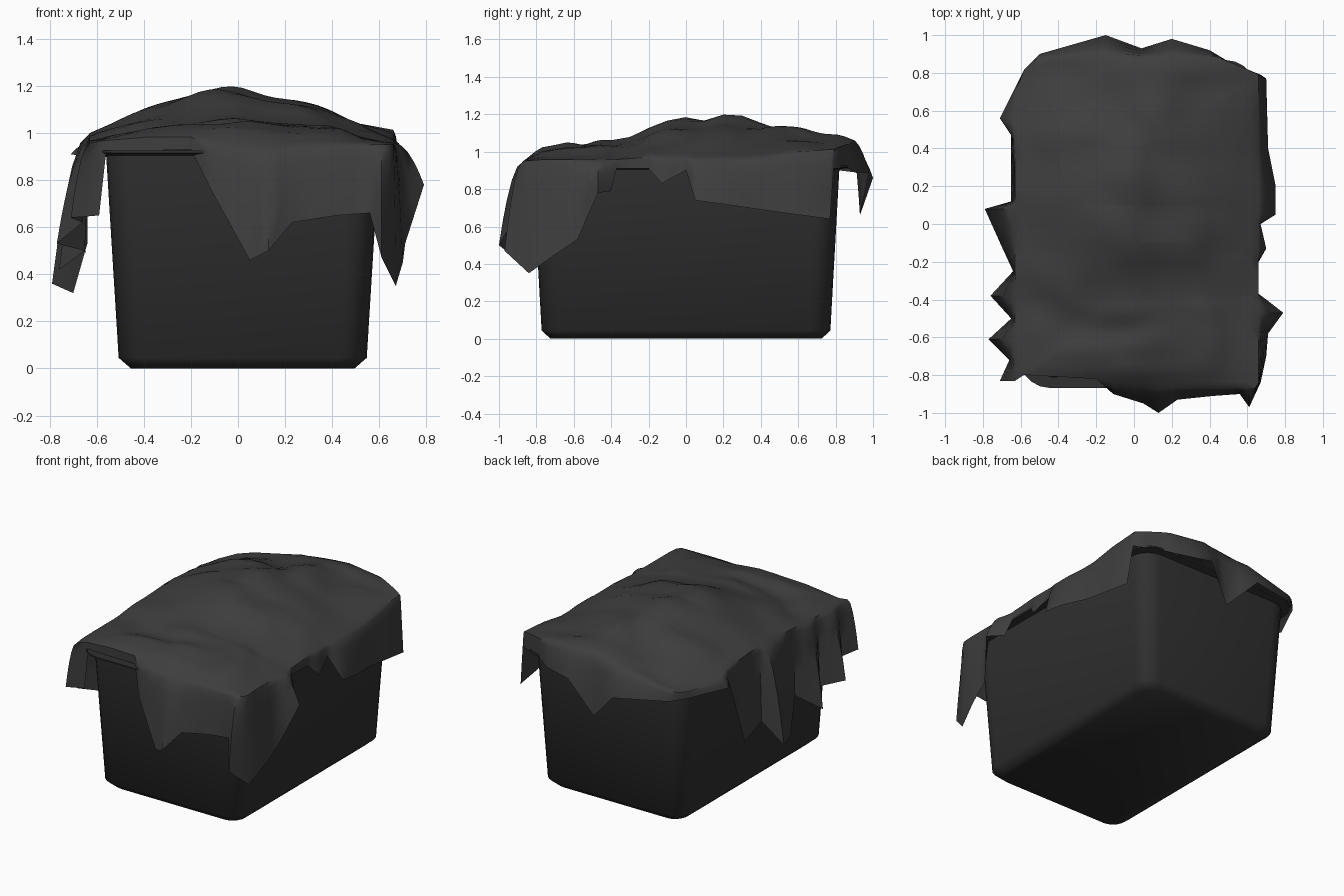
import bpy, bmesh, math
from mathutils import Vector, noise

if "Cube" in bpy.data.objects:
    bpy.data.objects.remove(bpy.data.objects["Cube"], do_unlink=True)


def make_material(name, grey):
    mat = bpy.data.materials.new(name)
    mat.use_nodes = True
    colour = (grey, grey, grey, 1)
    mat.diffuse_color = colour
    mat.node_tree.nodes["Principled BSDF"].inputs["Base Color"].default_value = colour
    return mat


def loft(name, rings, material, capped, angle):
    """Skin a list of equally long closed rings, optionally capping both ends."""
    bm = bmesh.new()
    loops = [[bm.verts.new(point) for point in ring] for ring in rings]
    for lower, upper in zip(loops, loops[1:]):
        count = len(lower)
        for i in range(count):
            j = (i + 1) % count
            bm.faces.new((lower[i], lower[j], upper[j], upper[i]))
    if capped:
        bm.faces.new(list(reversed(loops[0])))
        bm.faces.new(loops[-1])
    bmesh.ops.remove_doubles(bm, verts=bm.verts, dist=.0005)
    bmesh.ops.recalc_face_normals(bm, faces=bm.faces)
    mesh = bpy.data.meshes.new(name)
    bm.to_mesh(mesh)
    bm.free()
    mesh.materials.append(material)
    obj = bpy.data.objects.new(name, mesh)
    bpy.context.collection.objects.link(obj)
    bpy.ops.object.select_all(action="DESELECT")
    obj.select_set(True)
    bpy.context.view_layer.objects.active = obj
    bpy.ops.object.shade_smooth_by_angle(angle=math.radians(angle))


CENTRE_X = 0.02


def rounded_rectangle(half_x, half_y, radius, z, steps=5):
    points = []
    for corner, (sx, sy) in enumerate([(1, 1), (-1, 1), (-1, -1), (1, -1)]):
        for k in range(steps + 1):
            a = math.pi / 2 * (corner + k / steps)
            points.append(Vector((
                CENTRE_X + sx * (half_x - radius) + radius * math.cos(a),
                sy * (half_y - radius) + radius * math.sin(a), z)))
    return points


# Hollow tapered tub: base, chamfer, wall, thin lip, inner wall, floor
tub_profile = [
    (.475, .725, .09, 0), (.527, .772, .11, .045),
    (.58, .82, .13, .905), (.625, .868, .16, .915), (.625, .868, .16, .925),
    (.57, .81, .12, .925), (.50, .745, .1, .06)]
loft("tub", [rounded_rectangle(*row) for row in tub_profile],
     make_material("tub dark grey", .03), True, 50)

# Ragged hem of the cloth, anticlockwise from the front right corner
hem = [
    # front
    (-.71, -.83, .64), (-.59, -.8, .65), (-.56, -.8, .92), (-.2, -.82, .93),
    (-.11, -.9, .75), (.05, -.95, .46), (.13, -1, .5), (.23, -.93, .62),
    (.42, -.91, .65), (.56, -.9, .66), (.61, -.97, .47),
    # left side
    (.67, -.84, .35), (.7, -.7, .45), (.71, -.58, .53), (.79, -.47, .78),
    (.7, -.4, .79), (.66, -.37, .91), (.66, -.2, .91), (.7, -.13, .83),
    (.67, 0, .9), (.75, .05, .74), (.75, .2, .72), (.71, .4, .69),
    (.7, .77, .64), (.67, .79, .91),
    # back
    (.5, .86, .91), (.4, .92, .89), (.2, .98, .89), (.04, .93, .66),
    (-.15, 1, .86), (-.5, .9, .89), (-.58, .82, .9),
    # right side
    (-.71, .56, .91), (-.65, .47, .9), (-.65, .3, .43), (-.65, .12, .5),
    (-.79, .08, .36), (-.7, -.12, .32), (-.64, -.25, .53), (-.76, -.38, .42),
    (-.65, -.5, .5), (-.77, -.61, .53), (-.66, -.72, .62)]
hem = [Vector(p) for p in hem]

# Height of the load under the cloth along its length
ridge = [(-.87, 0), (-.78, .07), (-.6, .09), (-.4, .11), (-.2, .17), (0, .22),
         (.2, .25), (.4, .19), (.8, .14), (1, .08)]


def ridge_height(y):
    for (y0, h0), (y1, h1) in zip(ridge, ridge[1:]):
        if y <= y1:
            return h0 + (h1 - h0) * max(0, (y - y0) / (y1 - y0))
    return ridge[-1][1]


def clamp(value, low, high):
    return max(low, min(high, value))


def cloth_top(x, y, inside):
    """Ridged surface with folds that mostly run across the tub."""
    crest_x = .2 * clamp((y - .4) / .4, 0, 1) - .01
    dome = ridge_height(y) * (1 - min(1, abs(x - crest_x) / .72) ** 1.5)
    warp = noise.noise(Vector((x * 2, y * 2, 4)))
    folds = noise.noise(Vector((x * 1.5 + warp, y * 4 + x + warp, 2)))
    crumple = noise.noise(Vector((x * 4, y * 5, 9)))
    return .95 + dome + inside * (.035 * folds + .025 * crumple)


# Split every hem edge in two and find where each strand bends over the rim
strands = []
for p, q in zip(hem, hem[1:] + hem[:1]):
    strands += [p, p.lerp(q, .5)]
bends = []
for p in strands:
    x, y = clamp(p.x, -.63, .66), clamp(p.y, -.87, .88)
    bends.append(Vector((x, y, cloth_top(x, y, .15))))

rings = []
# Hanging skirt from hem up to the rim
for t in (1, .75, .5, .25, .08):
    ring = []
    for bend, tip in zip(bends, strands):
        out = t ** .55
        ring.append(Vector((bend.x + (tip.x - bend.x) * out,
                            bend.y + (tip.y - bend.y) * out,
                            bend.z + (tip.z - bend.z) * t ** 1.1)))
    rings.append(ring)
rings.append(bends)

# Crumpled top, closing in on a welded line along the middle
layers = 14
for k in range(1, layers + 1):
    s = 1 - k / layers
    ring = []
    for bend in bends:
        spine_y = round(clamp(bend.y, -.4, .4), 1)
        x = CENTRE_X + (bend.x - CENTRE_X) * s
        y = spine_y + (bend.y - spine_y) * s
        ring.append(Vector((x, y, cloth_top(x, y, min(1, .15 + 3 * (1 - s))))))
    rings.append(ring)

loft("draped_cloth", rings, make_material("cloth charcoal", .048), False, 50)
